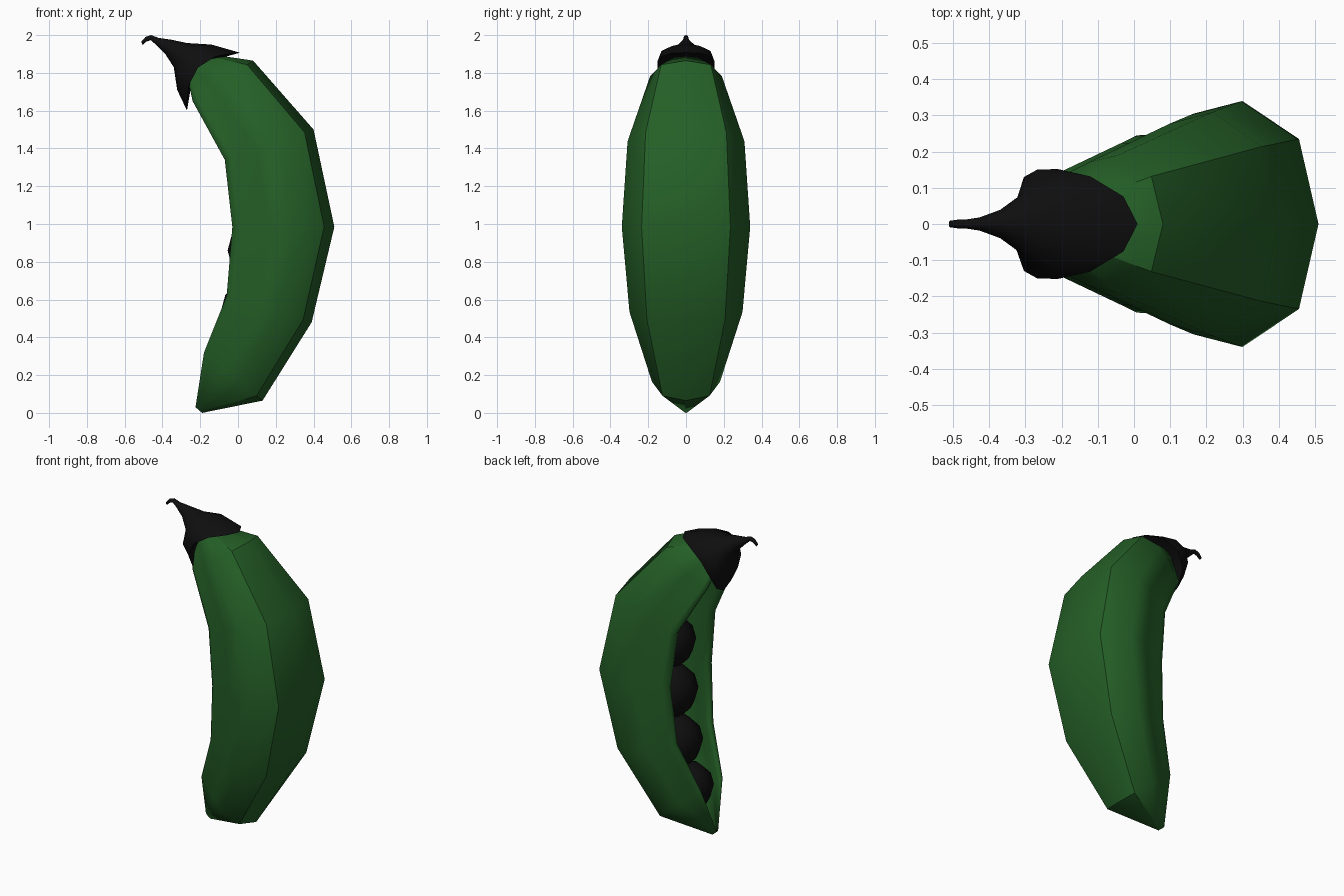
import bpy, bmesh, math
from mathutils import Vector

cube = bpy.data.objects.get("Cube")
if cube:
    bpy.data.objects.remove(cube, do_unlink=True)


def material(name, colour):
    m = bpy.data.materials.new(name)
    m.use_nodes = True
    m.diffuse_color = colour
    bsdf = m.node_tree.nodes["Principled BSDF"]
    bsdf.inputs["Base Color"].default_value = colour
    bsdf.inputs["Roughness"].default_value = 0.8
    return m


green = material("pod green", (0.018, 0.115, 0.02, 1))
black = material("soft black", (0.0045, 0.0045, 0.005, 1))


def finish(bm, name, mat):
    bmesh.ops.recalc_face_normals(bm, faces=bm.faces[:])
    for f in bm.faces:
        f.smooth = True
    me = bpy.data.meshes.new(name)
    bm.to_mesh(me)
    bm.free()
    me.materials.append(mat)
    ob = bpy.data.objects.new(name, me)
    bpy.context.collection.objects.link(ob)
    return ob


def loft(bm, rings):
    """Bridge closed rings of points with quads."""
    loops = [[bm.verts.new(p) for p in ring] for ring in rings]
    n = len(loops[0])
    for a, b in zip(loops, loops[1:]):
        for i in range(n):
            j = (i + 1) % n
            bm.faces.new((a[i], a[j], b[j], b[i]))
    return loops


# Pod shell: half section from the spine round the rolled lip to the inside,
# as (fraction from lip to spine, half width)
half = [(1, 0), (0.9, 0.235), (0.61, 0.34), (0.36, 0.305), (0.16, 0.247),
        (0.07, 0.245), (0, 0.22), (0.01, 0.19), (0.08, 0.185),
        (0.26, 0.235), (0.58, 0.3), (0.84, 0.2), (0.93, 0)]
section = half + [(u, -v) for u, v in half[-2:0:-1]]

# Stations along the pod: lip x, lip z, spine x, spine z, width scale
stations = [(-0.225, 0.03, -0.19, 0.0, 0.03),
            (-0.18, 0.32, 0.13, 0.065, 0.53),
            (-0.06, 0.62, 0.39, 0.48, 0.88),
            (-0.03, 0.985, 0.51, 0.985, 1.0),
            (-0.07, 1.34, 0.40, 1.50, 0.91),
            (-0.24, 1.65, 0.08, 1.865, 0.56),
            (-0.28, 1.83, -0.22, 1.91, 0.12)]

bm = bmesh.new()
loops = loft(bm, [[(lx + (sx - lx) * u, v * k, lz + (sz - lz) * u)
                   for u, v in section] for lx, lz, sx, sz, k in stations])
bm.faces.new(loops[0])
bm.faces.new(loops[-1])

# Crisp ridges beside the spine and crisp end creases across it
last = len(section) - 1
back = {0, 1, last}
column = {v: (r, c) for r, loop in enumerate(loops) for c, v in enumerate(loop)}
for e in bm.edges:
    (r1, c1), (r2, c2) = (column[v] for v in e.verts)
    along_ridge = c1 == c2 and c1 in (1, last)
    across_spine = r1 == r2 and r1 in (1, 5) and {c1, c2} <= back
    if along_ridge or across_spine:
        e.smooth = False
finish(bm, "pod_shell", green)

# Peas sitting in a row inside the pod: x, z, radius
peas = [(-0.02, 0.27, 0.15), (0.075, 0.54, 0.165), (0.115, 0.86, 0.17),
        (0.125, 1.175, 0.165), (0.08, 1.45, 0.11)]
for i, (x, z, r) in enumerate(peas):
    bm = bmesh.new()
    bmesh.ops.create_uvsphere(bm, u_segments=8, v_segments=6, radius=r)
    pea = finish(bm, f"pea_{i + 1}", black)
    pea.location = (x, 0, z)

# Cap and curled stalk: upper x, upper z, lower x, lower z, half width, side lift
cap_rings = [(-0.512, 1.965, -0.505, 1.948, 0.009, 0),
             (-0.49, 1.99, -0.485, 1.966, 0.012, 0),
             (-0.46, 2.0, -0.462, 1.973, 0.013, 0),
             (-0.42, 1.985, -0.435, 1.95, 0.018, 0),
             (-0.35, 1.975, -0.385, 1.9, 0.04, 0),
             (-0.27, 1.958, -0.34, 1.83, 0.085, 0),
             (-0.14, 1.95, -0.322, 1.71, 0.15, 0.05),
             (0.01, 1.907, -0.27, 1.6, 0.152, 0.11)]
sides = 12
axis = Vector((-0.74, 0, 0.68))


def cap_ring(ux, uz, lx, lz, w, lift):
    top, low = Vector((ux, 0, uz)), Vector((lx, 0, lz))
    mid, arm = (top + low) / 2, (top - low) / 2
    points = []
    for i in range(sides):
        t = math.tau * i / sides
        s = math.sin(t)
        points.append(mid + arm * math.cos(t) + Vector((0, w * s, 0)) + axis * lift * s * s)
    return points


bm = bmesh.new()
loops = loft(bm, [cap_ring(*r) for r in cap_rings])
bm.faces.new(loops[0])
rim = loops[-1]
hub = bm.verts.new((-0.23, 0, 1.84))
for i in range(sides):
    e = bm.edges.get((rim[i], rim[(i + 1) % sides]))
    e.smooth = False
    bm.faces.new((rim[i], rim[(i + 1) % sides], hub))
finish(bm, "stalk_cap", black)
